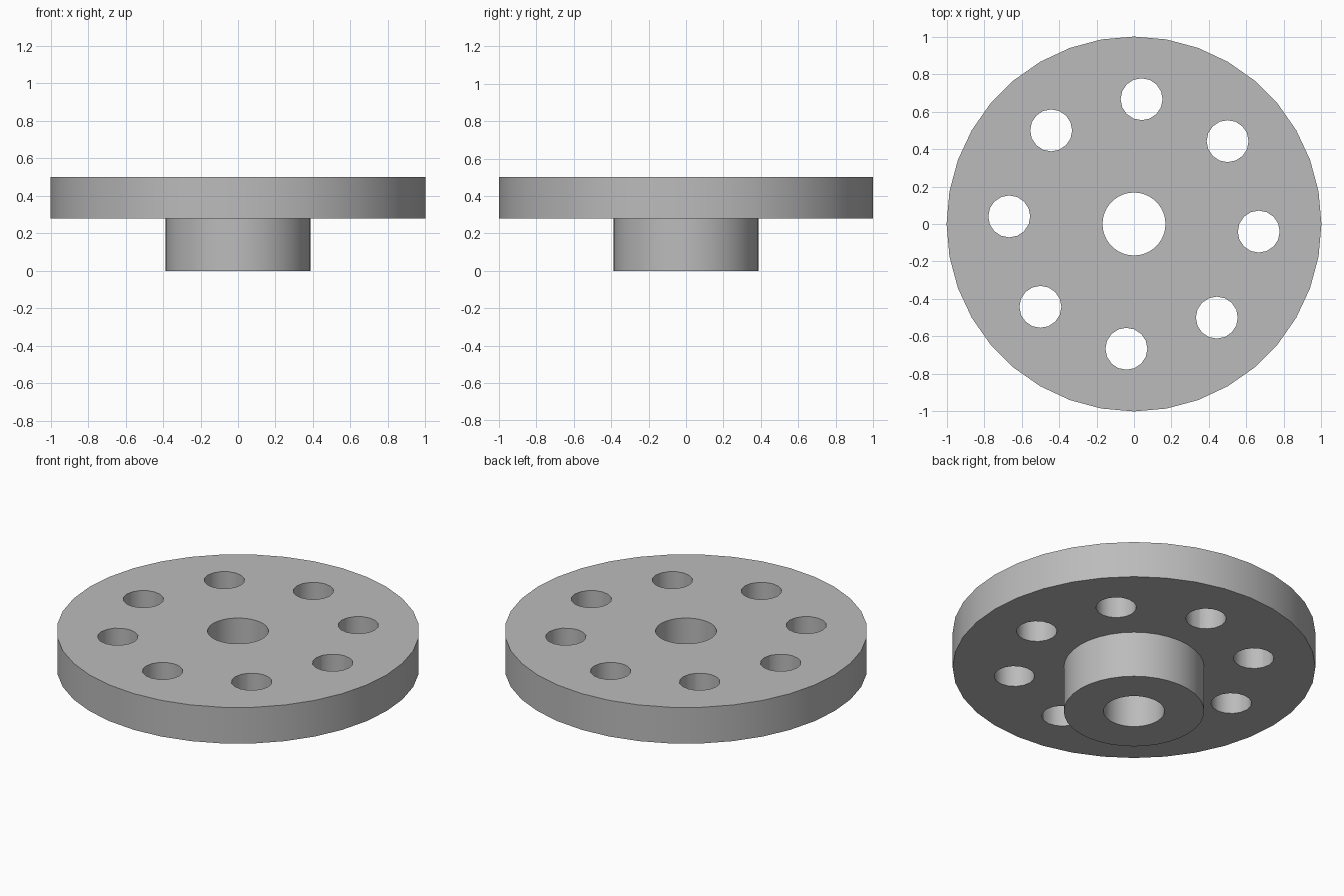
import bpy
import bmesh
import math
from mathutils import Matrix, Vector

if "Cube" in bpy.data.objects:
    bpy.data.objects.remove(bpy.data.objects["Cube"], do_unlink=True)

DISC_R, HUB_R, BORE_R = 1.0, 0.387, 0.168
HUB_TOP, DISC_TOP = 0.28, 0.5
HOLE_R, HOLE_RING, HOLE_COUNT = 0.112, 0.667, 8
TURN = math.radians(-3.5)
SIDES = 36

steel = bpy.data.materials.new("grey_steel")
steel.use_nodes = True
colour = (0.5, 0.5, 0.5, 1)
steel.diffuse_color = colour
steel.node_tree.nodes["Principled BSDF"].inputs["Base Color"].default_value = colour


def make_object(name, bm):
    bmesh.ops.recalc_face_normals(bm, faces=bm.faces)
    mesh = bpy.data.meshes.new(name)
    bm.to_mesh(mesh)
    bm.free()
    mesh.materials.append(steel)
    obj = bpy.data.objects.new(name, mesh)
    bpy.context.collection.objects.link(obj)
    return obj


# Flange disc, hub and bore turned as one closed profile
profile = [(BORE_R, 0), (HUB_R, 0), (HUB_R, HUB_TOP),
           (DISC_R, HUB_TOP), (DISC_R, DISC_TOP), (BORE_R, DISC_TOP)]
bm = bmesh.new()
ring = [bm.verts.new((r, 0, z)) for r, z in profile]
edges = [bm.edges.new((a, b)) for a, b in zip(ring, ring[1:] + ring[:1])]
bmesh.ops.spin(bm, geom=ring + edges, cent=(0, 0, 0), axis=(0, 0, 1),
               angle=math.tau, steps=SIDES, use_merge=True)
bmesh.ops.remove_doubles(bm, verts=bm.verts, dist=0.0001)
flange = make_object("flange_with_hub", bm)

# Ring of bolt hole cutters
bm = bmesh.new()
for i in range(HOLE_COUNT):
    angle = TURN + math.tau * i / HOLE_COUNT
    place = Vector((HOLE_RING * math.cos(angle), HOLE_RING * math.sin(angle),
                    (HUB_TOP + DISC_TOP) / 2))
    bmesh.ops.create_cone(bm, cap_ends=True, segments=16, radius1=HOLE_R,
                          radius2=HOLE_R, depth=0.4,
                          matrix=Matrix.Translation(place))
cutter = make_object("bolt_hole_cutter", bm)
cutter.hide_render = True

# Drill the holes, then drop the cutter
cut = flange.modifiers.new("bolt_holes", 'BOOLEAN')
cut.operation = 'DIFFERENCE'
cut.solver = 'EXACT'
cut.object = cutter
bpy.ops.object.select_all(action='DESELECT')
flange.select_set(True)
bpy.context.view_layer.objects.active = flange
bpy.ops.object.modifier_apply(modifier=cut.name)
bpy.data.objects.remove(cutter, do_unlink=True)

# Smooth round walls, crisp rims
bpy.ops.object.shade_smooth_by_angle(angle=math.radians(35))
